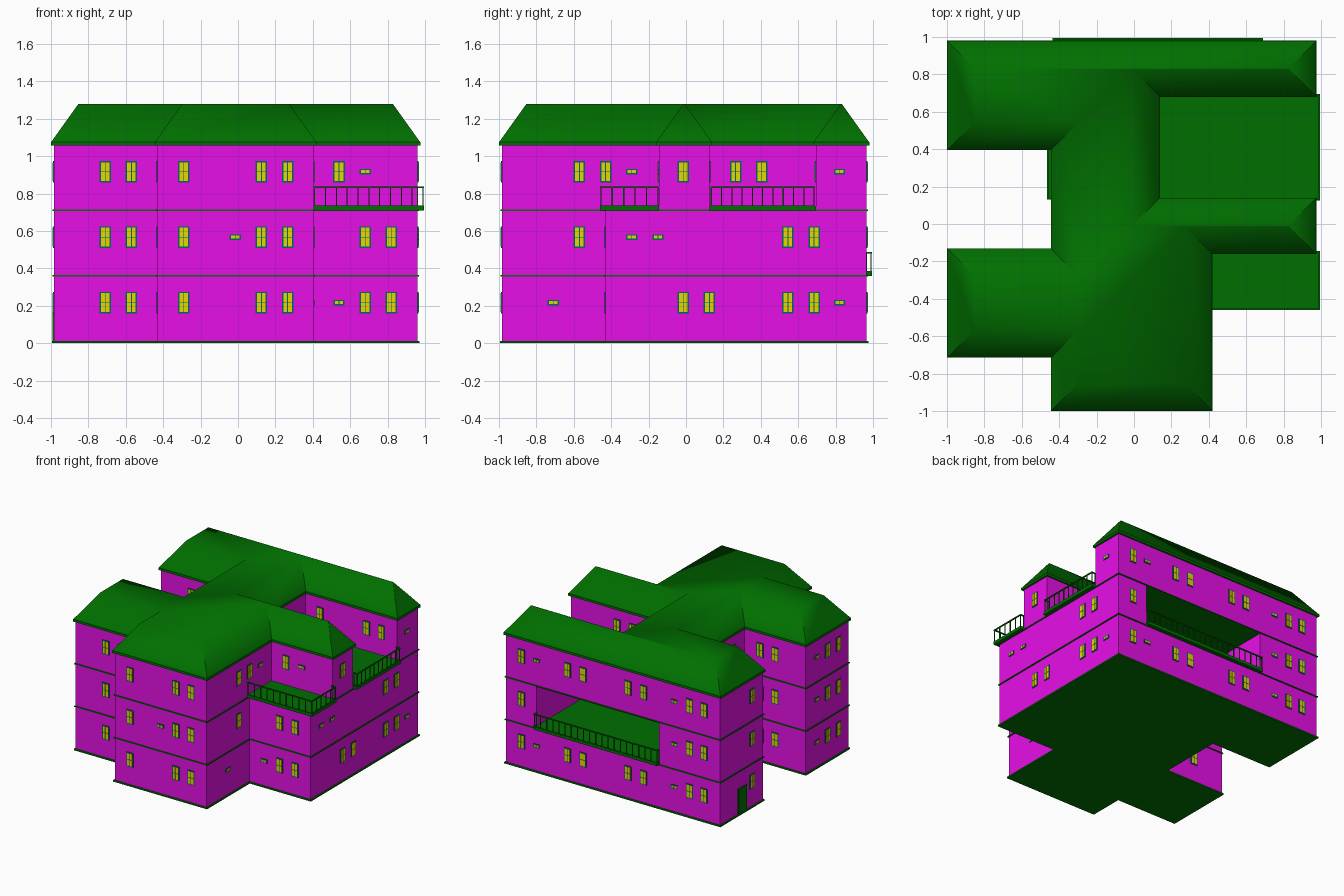
import bpy
import bmesh
from math import radians
from mathutils import Matrix, Vector

default = bpy.data.objects.get("Cube")
if default:
    bpy.data.objects.remove(default, do_unlink=True)


def make_material(name, colour):
    mat = bpy.data.materials.new(name)
    mat.use_nodes = True
    rgba = (*colour, 1.0)
    mat.diffuse_color = rgba
    mat.node_tree.nodes["Principled BSDF"].inputs["Base Color"].default_value = rgba
    return mat


MAGENTA = make_material("magenta_wall", (0.82, 0.005, 0.82))
GREEN = make_material("green_roof", (0.0, 0.16, 0.0))
TEAL = make_material("teal_frame", (0.0, 0.13, 0.14))
YELLOW = make_material("yellow_pane", (0.85, 0.72, 0.0))


def finish(name, bm, *mats):
    bmesh.ops.recalc_face_normals(bm, faces=bm.faces)
    mesh = bpy.data.meshes.new(name)
    bm.to_mesh(mesh)
    bm.free()
    for mat in mats:
        mesh.materials.append(mat)
    obj = bpy.data.objects.new(name, mesh)
    bpy.context.collection.objects.link(obj)
    return obj


def offset(outline, d):
    """Push a counter-clockwise right-angled outline outward by d."""
    result = []
    for i, p in enumerate(outline):
        p = Vector(p)
        a = (p - Vector(outline[i - 1])).normalized()
        b = (Vector(outline[(i + 1) % len(outline)]) - p).normalized()
        result.append((p.x + d * (a.y + b.y), p.y - d * (a.x + b.x)))
    return result


def loft(name, lower, upper, z0, z1, mat):
    """Join two matching outlines into a closed solid."""
    bm = bmesh.new()
    low = [bm.verts.new((x, y, z0)) for x, y in lower]
    top = [bm.verts.new((x, y, z1)) for x, y in upper]
    bm.faces.new(low[::-1])
    bm.faces.new(top)
    for i in range(len(low)):
        j = (i + 1) % len(low)
        bm.faces.new((low[i], low[j], top[j], top[i]))
    return finish(name, bm, mat)


def prism(name, outline, z0, z1, mat, grow=0.0):
    ring = offset(outline, grow)
    return loft(name, ring, ring, z0, z1, mat)


def rect(x0, y0, x1, y1):
    return [(x0, y0), (x1, y0), (x1, y1), (x0, y1)]


def add_box(bm, centre, size, frame=None, slot=0):
    matrix = Matrix.Translation(centre) @ Matrix.Diagonal((*size, 1))
    if frame:
        matrix = frame @ matrix
    made = bmesh.ops.create_cube(bm, size=1, matrix=matrix)
    for face in {f for v in made["verts"] for f in v.link_faces}:
        face.material_index = slot


# Main wall lines shared by all floors
W, E, S, N = -0.985, 0.96, -0.985, 0.965
CW, CE = -0.43, 0.405            # sides of the centre block
WING_S, WING_N = -0.70, -0.145   # front left wing
BACK_S = 0.41                    # inner side of the back wing
EAST_S = -0.43                   # front of the lower east part
NOTCH_X, NOTCH_S, NOTCH_N = 0.125, 0.125, 0.695   # big upper terrace
LOGGIA_E, LOGGIA_S = 0.685, 0.13  # open middle floor at the back

front = [(CW, S), (CE, S)]
west_wing = [(CW, WING_N), (W, WING_N), (W, WING_S), (CW, WING_S)]
west = [(W, N), (W, BACK_S), (CW, BACK_S)] + west_wing
lower = front + [(CE, EAST_S), (E, EAST_S), (E, N)] + west
middle = front + [(CE, EAST_S), (E, EAST_S), (E, N), (LOGGIA_E, N),
                  (LOGGIA_E, LOGGIA_S), (CW, LOGGIA_S)] + west_wing
upper = front + [(CE, WING_N), (E, WING_N), (E, NOTCH_S), (NOTCH_X, NOTCH_S),
                 (NOTCH_X, NOTCH_N), (E, NOTCH_N), (E, N)] + west

F2, F3, EAVE, TOP = 0.36, 0.71, 1.065, 1.28

# Walls, floor by floor
prism("ground_floor_walls", lower, 0.01, F2, MAGENTA)
prism("middle_floor_walls", middle, F2, F3, MAGENTA)
prism("middle_floor_corner_block", rect(W, BACK_S, CW, N), F2, F3, MAGENTA)
prism("upper_floor_walls", upper, F3, EAVE, MAGENTA)

# Base, floor bands and eaves
prism("base_slab", lower, 0, 0.012, GREEN, 0.01)
prism("middle_floor_slab", lower, F2 - 0.004, F2 + 0.004, GREEN, 0.008)
prism("upper_floor_slab", lower, F3 - 0.004, F3 + 0.004, GREEN, 0.008)
prism("eaves", upper, EAVE - 0.007, EAVE + 0.012, GREEN, 0.015)

# Hipped roof with flat top
roof = loft("roof", offset(upper, 0.013), offset(upper, -0.132), EAVE + 0.012, TOP, GREEN)
bpy.context.view_layer.objects.active = roof
roof.select_set(True)
bpy.ops.object.shade_smooth_by_angle(angle=radians(60))
roof.select_set(False)

# Terrace and loggia floors, with their overhangs
OUT = 0.995
prism("large_terrace_floor", rect(NOTCH_X, NOTCH_S, OUT, NOTCH_N), F3, F3 + 0.02, GREEN)
prism("small_terrace_floor", rect(CE, -0.46, OUT, WING_N), F3, F3 + 0.02, GREEN)
prism("loggia_floor", rect(CW, LOGGIA_S, LOGGIA_E, OUT), F2, F2 + 0.018, GREEN)
prism("loggia_side_ledge", rect(CW - 0.035, LOGGIA_S, CW, BACK_S), F2, F2 + 0.018, GREEN)


def railing(name, path, z, height=0.125, gap=0.057):
    bm = bmesh.new()
    for a, b in zip(path, path[1:]):
        a, b = Vector((*a, z)), Vector((*b, z))
        run = b - a
        for level in (0.022, height):
            size = (abs(run.x) + 0.01, abs(run.y) + 0.01, 0.008)
            add_box(bm, (a + b) / 2 + Vector((0, 0, level)), size)
        count = max(1, round(run.length / gap))
        for i in range(count + 1):
            spot = a + run * i / count + Vector((0, 0, height / 2))
            add_box(bm, spot, (0.006, 0.006, height))
    finish(name, bm, GREEN)


RAIL = OUT - 0.006
railing("large_terrace_railing", [(E, NOTCH_S + 0.01), (RAIL, NOTCH_S + 0.01),
                                  (RAIL, NOTCH_N - 0.01), (E, NOTCH_N - 0.01)], F3)
railing("small_terrace_railing", [(CE + 0.005, -0.455), (RAIL, -0.455),
                                  (RAIL, WING_N - 0.005), (E, WING_N - 0.005)], F3)
railing("loggia_railing", [(CW, N), (CW, RAIL), (LOGGIA_E, RAIL), (LOGGIA_E, N)], F2)
railing("loggia_side_railing", [(CW, LOGGIA_S + 0.005), (CW - 0.03, LOGGIA_S + 0.005),
                                (CW - 0.03, BACK_S - 0.005)], F2)

# Windows: facing, wall line, floors, tall windows, small windows
TURN = {"south": 0, "east": 90, "north": 180, "west": 270}
LEVEL = {1: 0.217, 2: 0.567, 3: 0.917}
ALL = (1, 2, 3)
PAIR = (-0.71, -0.57)
BACK_WEST = (-0.84, -0.71)
BACK_MID = (-0.29, -0.15, 0.26, 0.40)
EAST_ROW = (0.545, 0.685)
windows = [
    ("south", WING_S, ALL, PAIR, ()),
    ("south", S, ALL, (-0.29, 0.125, 0.265), ()),
    ("south", S, (2,), (), (-0.015,)),
    ("south", EAST_S, (1, 2), (0.68, 0.82), ()),
    ("south", EAST_S, (1,), (), (0.54,)),
    ("south", WING_N, (3,), (0.54,), (0.68,)),
    ("south", NOTCH_N, (3,), (0.26, 0.68, 0.82), ()),
    ("south", BACK_S, ALL, PAIR, ()),
    ("east", CE, (2, 3), (-0.57,), ()),
    ("east", CE, (3,), (-0.43,), (-0.29,)),
    ("east", CE, (1,), (), (-0.71,)),
    ("east", E, (1,), (-0.015, 0.125) + EAST_ROW, (0.82,)),
    ("east", E, (2,), EAST_ROW, (-0.29, -0.15)),
    ("east", E, (3,), (-0.015,), (0.82,)),
    ("east", NOTCH_X, (3,), (0.265, 0.405), ()),
    ("north", N, (1, 3), BACK_WEST + BACK_MID + (0.82,), (-0.57, 0.68)),
    ("north", N, (2,), BACK_WEST + (0.82,), (-0.57,)),
    ("north", WING_N, ALL, PAIR, ()),
    ("north", NOTCH_S, (3,), (0.40, 0.54), ()),
    ("north", LOGGIA_S, (2,), (-0.15, 0.26), ()),
    ("west", W, ALL, (0.55, -0.43, -0.57), (-0.29,)),
    ("west", CW, ALL, (-0.85, 0.0), ()),
]


def add_window(bm, frame, tall):
    width, height = (0.062, 0.115) if tall else (0.06, 0.03)
    rows = 2 if tall else 1
    add_box(bm, (0, 0, 0), (width, 0.01, height), frame)
    cell_w, cell_h = (width - 0.012) / 2, (height - 0.01) / rows
    for col in range(2):
        for row in range(rows):
            spot = ((col - 0.5) * cell_w, -0.002, (row - (rows - 1) / 2) * cell_h)
            add_box(bm, spot, (cell_w - 0.004, 0.01, cell_h - 0.004), frame, 1)


def wall_frame(facing, wall, along, z):
    spot = (along, wall, z) if facing in ("south", "north") else (wall, along, z)
    return Matrix.Translation(spot) @ Matrix.Rotation(radians(TURN[facing]), 4, "Z")


bm = bmesh.new()
for facing, wall, floors, tall_spots, small_spots in windows:
    for floor in floors:
        for along in tall_spots + small_spots:
            frame = wall_frame(facing, wall, along, LEVEL[floor])
            add_window(bm, frame, along in tall_spots)
finish("windows", bm, TEAL, YELLOW)

# Entrance door in the back wing
bm = bmesh.new()
door = wall_frame("west", W, 0.68, 0.115)
add_box(bm, (0, 0, 0), (0.11, 0.012, 0.21), door)
for side in (-1, 1):
    add_box(bm, (side * 0.024, -0.002, 0), (0.04, 0.012, 0.19), door)
finish("entrance_door", bm, GREEN)
